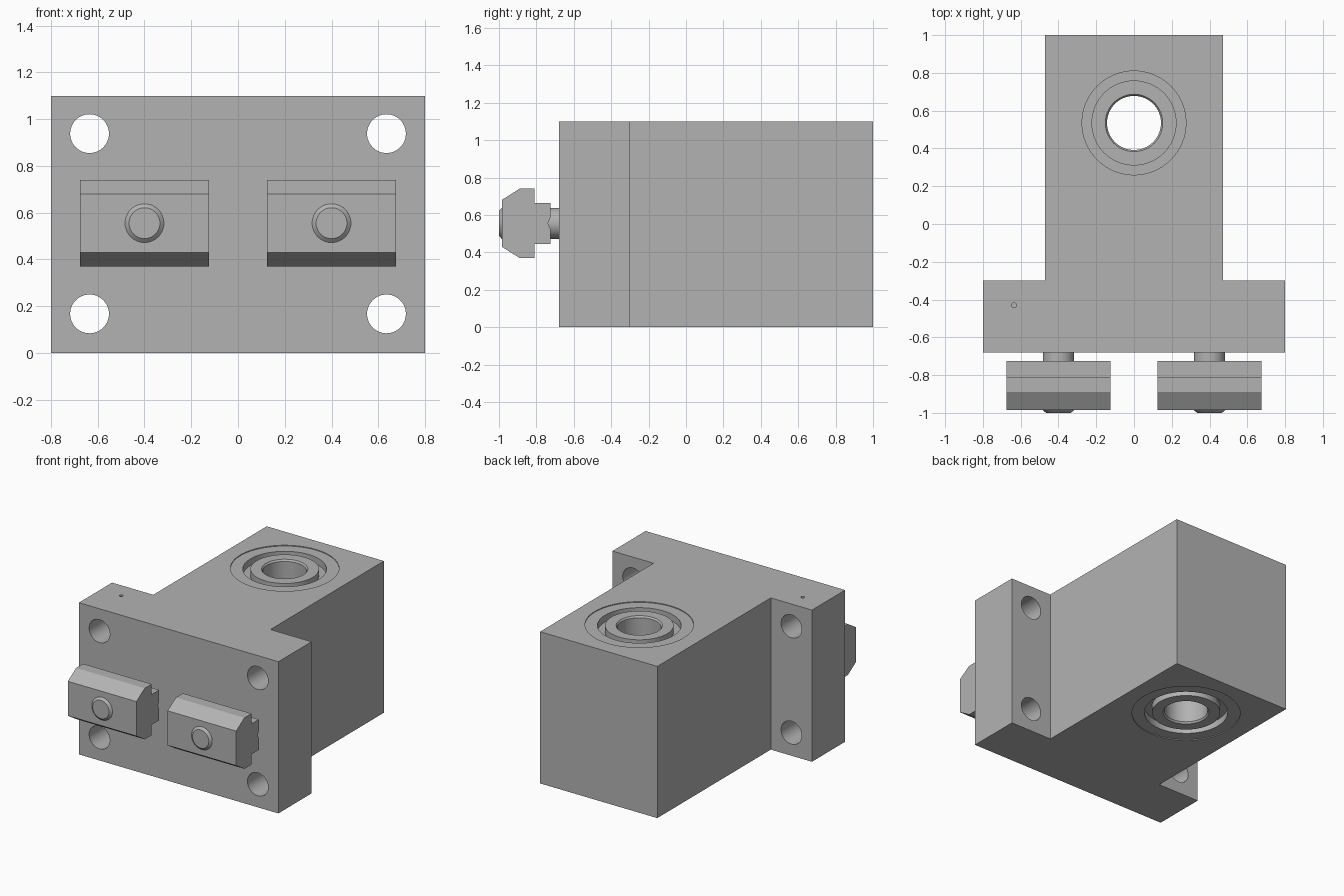
import bpy, bmesh, math
from mathutils import Matrix

if "Cube" in bpy.data.objects:
    bpy.data.objects.remove(bpy.data.objects["Cube"])

steel = bpy.data.materials.new("steel_grey")
steel.use_nodes = True
GREY = (0.45, 0.45, 0.45, 1)
steel.diffuse_color = GREY
steel.node_tree.nodes["Principled BSDF"].inputs["Base Color"].default_value = GREY

HEIGHT = 1.1
BORE_Y = 0.535
NUT_X, NUT_Z = 0.4, 0.555


def add_object(name, bm, smooth=False):
    bmesh.ops.recalc_face_normals(bm, faces=bm.faces)
    mesh = bpy.data.meshes.new(name)
    bm.to_mesh(mesh)
    bm.free()
    mesh.materials.append(steel)
    obj = bpy.data.objects.new(name, mesh)
    bpy.context.collection.objects.link(obj)
    if smooth:
        smooth_edges(obj)
    return obj


def smooth_edges(obj):
    bpy.ops.object.select_all(action="DESELECT")
    obj.select_set(True)
    bpy.context.view_layer.objects.active = obj
    bpy.ops.object.shade_smooth_by_angle(angle=math.radians(25))


def extrude(name, points, vector):
    bm = bmesh.new()
    face = bm.faces.new([bm.verts.new(p) for p in points])
    made = bmesh.ops.extrude_face_region(bm, geom=[face])["geom"]
    moved = [g for g in made if isinstance(g, bmesh.types.BMVert)]
    bmesh.ops.translate(bm, verts=moved, vec=vector)
    return add_object(name, bm)


def revolve(name, profile, matrix, closed=False, steps=64):
    """Spin (radius, height) points about the local z axis."""
    bm = bmesh.new()
    verts = [bm.verts.new((r, 0, h)) for r, h in profile]
    edges = [bm.edges.new(pair) for pair in zip(verts, verts[1:])]
    if closed:
        edges.append(bm.edges.new((verts[-1], verts[0])))
    bmesh.ops.spin(bm, geom=verts + edges, cent=(0, 0, 0), axis=(0, 0, 1),
                   angle=math.tau, steps=steps)
    bmesh.ops.remove_doubles(bm, verts=bm.verts, dist=0.0001)
    bm.transform(matrix)
    return add_object(name, bm, smooth=True)


def rod(name, radius, low, high, matrix, steps=64):
    return revolve(name, [(0, low), (radius, low), (radius, high), (0, high)],
                   matrix, steps=steps)


def cut(target, cutter):
    mod = target.modifiers.new("cut", "BOOLEAN")
    mod.operation, mod.solver, mod.object = "DIFFERENCE", "EXACT", cutter
    bpy.ops.object.select_all(action="DESELECT")
    bpy.context.view_layer.objects.active = target
    target.select_set(True)
    bpy.ops.object.modifier_apply(modifier=mod.name)
    bpy.data.objects.remove(cutter)


def along_y(x, z):
    # Local z points along world +y
    return Matrix.Translation((x, 0, z)) @ Matrix.Rotation(-math.pi / 2, 4, "X")


# T-shaped body: flange and stem
half = [(0.8, -0.68), (0.8, -0.3), (0.47, -0.3), (0.47, 1)]
outline = half + [(-x, y) for x, y in reversed(half)]
body = extrude("body", [(x, y, 0) for x, y in outline], (0, 0, HEIGHT))

# Bearing bore, flange bolt holes and the oil hole
cut(body, rod("bore_cutter", 0.357, -0.1, HEIGHT + 0.1,
              Matrix.Translation((0, BORE_Y, 0))))
for x in (-0.635, 0.635):
    for z in (0.167, 0.938):
        cut(body, rod("bolt_hole_cutter", 0.083, -0.8, -0.2, along_y(x, z), 48))
cut(body, rod("oil_hole_cutter", 0.013, 0.95, HEIGHT + 0.1,
              Matrix.Translation((-0.635, -0.43, 0)), 16))
smooth_edges(body)

# Bearing with a ring groove at both ends
top, floor = HEIGHT - 0.006, HEIGHT - 0.055
upper = [(0.143, top - 0.012), (0.152, top), (0.225, top), (0.225, floor),
         (0.275, floor), (0.275, top), (0.357, top)]
lower = [(r, HEIGHT - h) for r, h in reversed(upper)]
revolve("bearing", upper + lower, Matrix.Translation((0, BORE_Y, 0)), closed=True)

# Two slot nuts with their screws
side = [(-0.985, 0.125), (-0.89, 0.185), (-0.81, 0.185), (-0.81, 0.11),
        (-0.725, 0.11), (-0.725, 0.03), (-0.738, 0)]
nut_profile = side + [(y, -z) for y, z in reversed(side[:-1])]
for label, x in (("right", -NUT_X), ("left", NUT_X)):
    extrude(label + "_slot_nut",
            [(x - 0.275, y, NUT_Z + z) for y, z in nut_profile], (0.55, 0, 0))
    revolve(label + "_screw",
            [(0, -1), (0.066, -1), (0.083, -0.985), (0.083, -0.66), (0, -0.66)],
            along_y(x, NUT_Z), steps=48)
